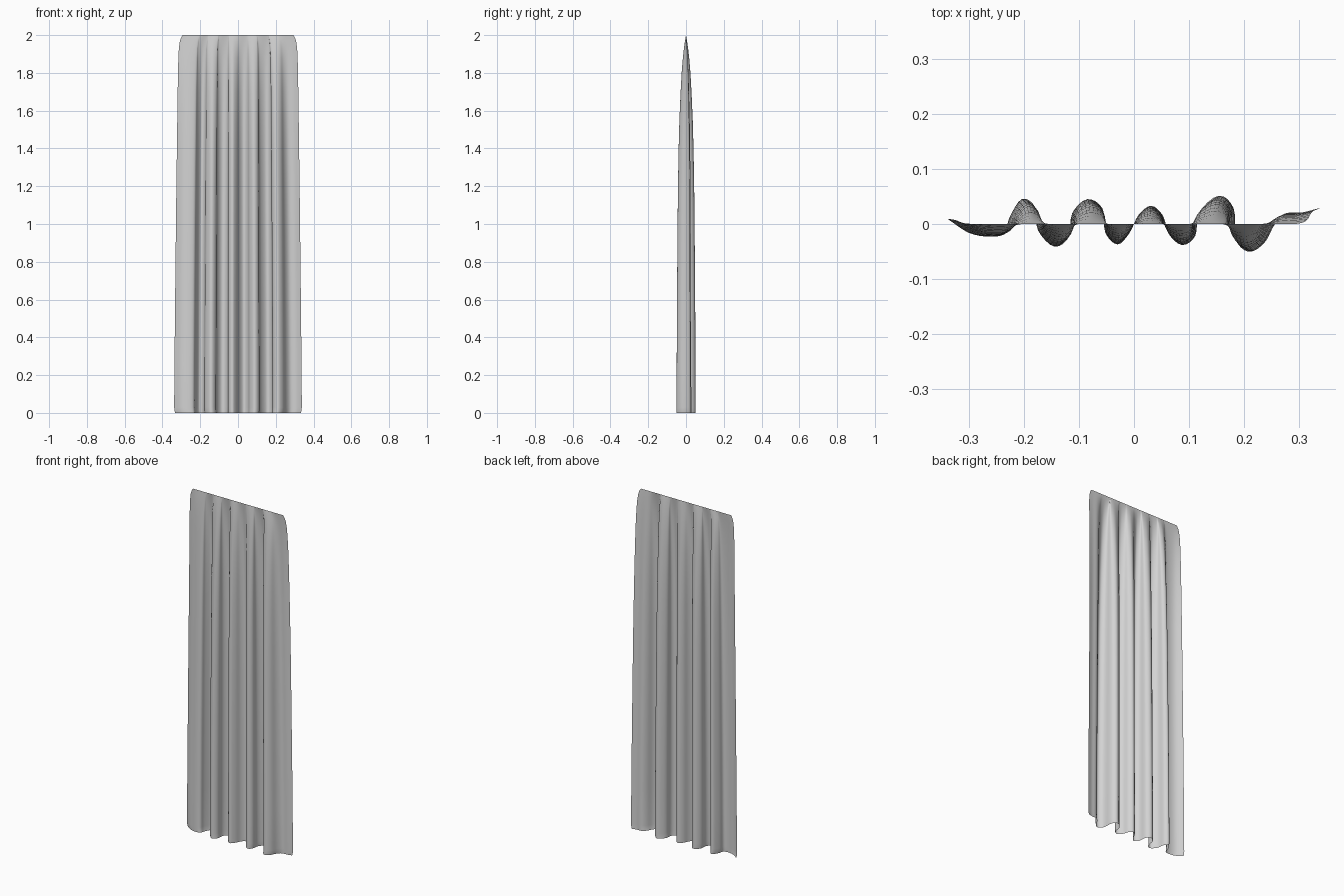
import bpy
import bmesh
from mathutils import Vector

if "Cube" in bpy.data.objects:
    bpy.data.objects.remove(bpy.data.objects["Cube"])

# Hem outline seen from above (x, y)
hem = [(-.338, .009), (-.30, -.016), (-.262, -.023), (-.235, -.016), (-.226, .012),
       (-.204, .045), (-.182, .03), (-.174, -.012), (-.145, -.041), (-.119, -.022),
       (-.112, .02), (-.085, .045), (-.058, .028), (-.052, -.016), (-.03, -.037),
       (-.008, -.016), (.008, .016), (.031, .033), (.052, .016), (.064, -.018),
       (.088, -.038), (.111, -.022), (.119, .02), (.155, .051), (.181, .028),
       (.186, -.026), (.21, -.05), (.237, -.034), (.256, 0), (.278, .019),
       (.31, .021), (.338, .028)]

# Height, width scale, fold depth scale
rows = [(0, .985, 1), (.012, .995, 1), (.03, 1, 1), (.25, .995, .985), (.5, .988, .965),
        (.75, .98, .93), (1, .972, .89), (1.2, .965, .85), (1.4, .957, .78),
        (1.55, .951, .70), (1.7, .945, .57), (1.8, .94, .46), (1.88, .934, .33),
        (1.93, .926, .22), (1.965, .912, .12), (1.985, .895, .055), (2, .868, 0)]


def smooth_path(points, steps):
    """Catmull-Rom curve through the points."""
    p = [Vector(q) for q in points]
    p = [2 * p[0] - p[1]] + p + [2 * p[-1] - p[-2]]
    out = []
    for i in range(1, len(p) - 2):
        a, b, c, d = p[i - 1:i + 3]
        for k in range(steps):
            t = k / steps
            out.append(.5 * (2 * b + (c - a) * t + (2 * a - 5 * b + 4 * c - d) * t * t
                             + (3 * b - a - 3 * c + d) * t ** 3))
    out.append(p[-2])
    return out


# Pleated cloth, flattening to a straight line at the top
path = smooth_path(hem, 4)
bm = bmesh.new()
grid = [[bm.verts.new((q.x * sx, q.y * sy, z)) for q in path] for z, sx, sy in rows]
for low, high in zip(grid, grid[1:]):
    for i in range(len(path) - 1):
        f = bm.faces.new((low[i], low[i + 1], high[i + 1], high[i]))
        f.smooth = True
mesh = bpy.data.meshes.new("curtain")
bm.to_mesh(mesh)
bm.free()

cloth = bpy.data.materials.new("light grey cloth")
cloth.diffuse_color = (.65, .65, .65, 1)
cloth.use_nodes = True
cloth.node_tree.nodes["Principled BSDF"].inputs["Base Color"].default_value = cloth.diffuse_color
mesh.materials.append(cloth)
curtain = bpy.data.objects.new("curtain", mesh)
bpy.context.collection.objects.link(curtain)
